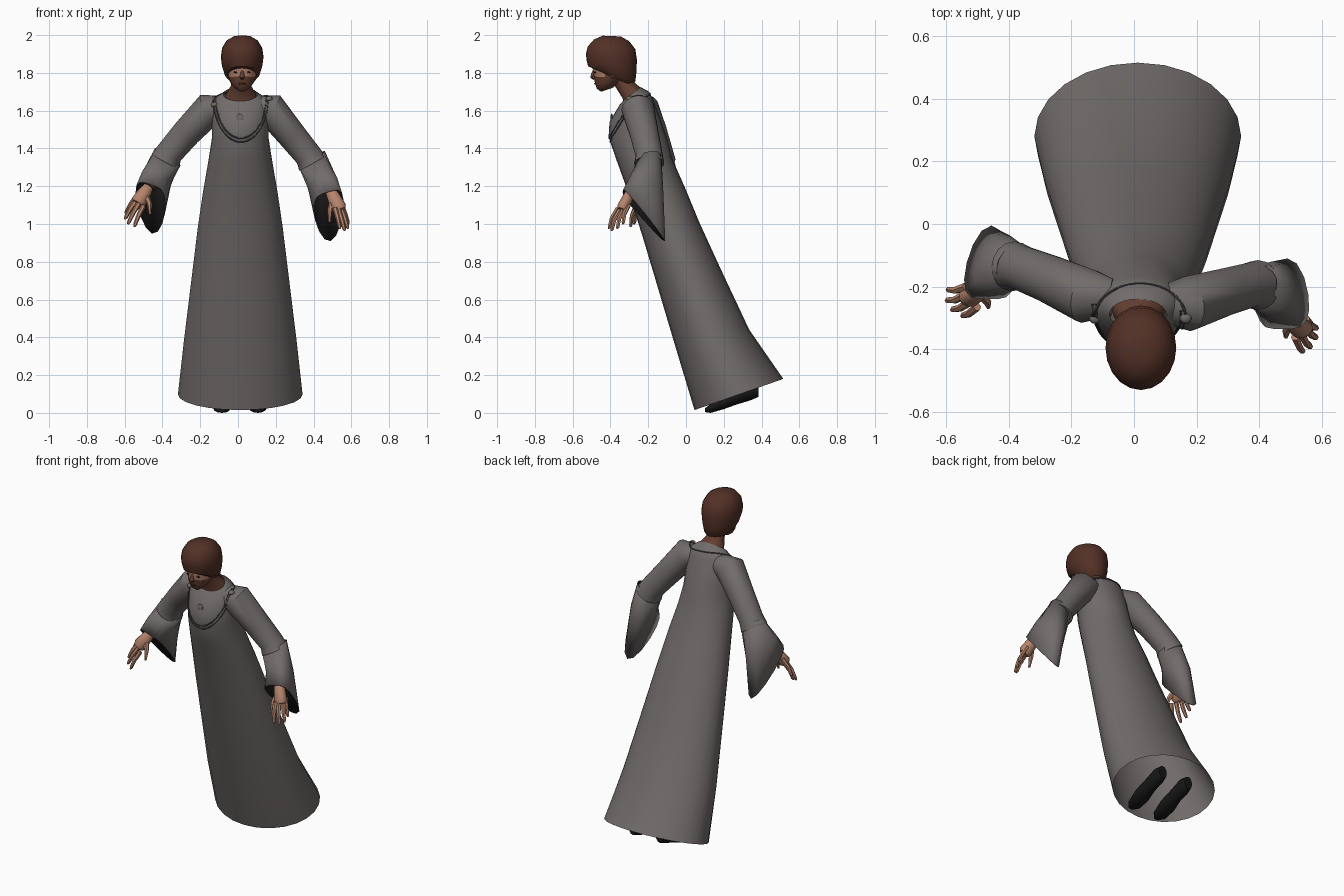
import bpy, bmesh
from math import sin, cos, pi, radians
from mathutils import Vector
from mathutils.bvhtree import BVHTree

cube = bpy.data.objects.get("Cube")
if cube:
    bpy.data.objects.remove(cube, do_unlink=True)

made = []


def material(name, rgb):
    m = bpy.data.materials.new(name)
    m.use_nodes = True
    m.diffuse_color = (*rgb, 1)
    bsdf = m.node_tree.nodes["Principled BSDF"]
    bsdf.inputs["Base Color"].default_value = (*rgb, 1)
    bsdf.inputs["Roughness"].default_value = 0.8
    return m


ROBE = material("robe grey", (0.165, 0.15, 0.145))
TRIM = material("dark grey trim", (0.06, 0.055, 0.055))
LINING = material("black lining", (0.012, 0.01, 0.01))
HAIR = material("hair brown", (0.085, 0.03, 0.019))
SKIN = material("dark skin", (0.13, 0.05, 0.03))
HAND = material("tan skin", (0.46, 0.23, 0.15))
SHOE = material("shoe black", (0.008, 0.008, 0.008))


def loft(name, rings, mats, caps=(False, False)):
    """Skin a list of equal-length point rings."""
    bm = bmesh.new()
    rows = [[bm.verts.new(p) for p in ring] for ring in rings]
    n = len(rows[0])
    for a, b in zip(rows, rows[1:]):
        for i in range(n):
            j = (i + 1) % n
            bm.faces.new((a[i], a[j], b[j], b[i]))
    for row, cap in zip((rows[0], rows[-1]), caps):
        if cap:
            bm.faces.new(row)
    bmesh.ops.recalc_face_normals(bm, faces=bm.faces)
    me = bpy.data.meshes.new(name)
    bm.to_mesh(me)
    bm.free()
    for m in mats:
        me.materials.append(m)
    ob = bpy.data.objects.new(name, me)
    bpy.context.collection.objects.link(ob)
    made.append(ob)
    return ob


def ring(front, back, side, n, bias=1.0):
    """Oval from a front point to a back point; bias pulls it to a tip at the back."""
    f, b, s = Vector(front), Vector(back), Vector(side)
    return [f + (b - f) * ((1 - cos(a)) / 2) ** bias + s * sin(a)
            for a in (2 * pi * i / n for i in range(n))]


def body_rings(rows, cx, n):
    """Rows hold front y, front z, back y, back z and half width."""
    return [ring((cx, yf, zf), (cx, yb, zb), (w, 0, 0), n) for yf, zf, yb, zb, w in rows]


def tube(name, pts, radii, mat, n=8, caps=(True, True), flat=1.0):
    pts = [Vector(p) for p in pts]
    rings = []
    for i, (p, r) in enumerate(zip(pts, radii)):
        d = pts[min(i + 1, len(pts) - 1)] - pts[max(i - 1, 0)]
        u = d.cross(Vector((0, 1, 0))).normalized()
        v = d.cross(u).normalized()
        rings.append([p + u * r * cos(2 * pi * k / n) + v * r * flat * sin(2 * pi * k / n)
                      for k in range(n)])
    return loft(name, rings, [mat], caps)


def blob(name, pos, size, mat, segs=10):
    bm = bmesh.new()
    bmesh.ops.create_uvsphere(bm, u_segments=segs, v_segments=segs // 2 + 1, radius=1)
    for v in bm.verts:
        v.co = Vector(pos) + Vector([c * s for c, s in zip(v.co, size)])
    me = bpy.data.meshes.new(name)
    bm.to_mesh(me)
    bm.free()
    me.materials.append(mat)
    ob = bpy.data.objects.new(name, me)
    bpy.context.collection.objects.link(ob)
    made.append(ob)


# Long leaning robe, open at hem and neckline
robe = loft("robe", body_rings([
    (0.045, 0.015, 0.515, 0.18, 0.33), (-0.05, 0.33, 0.335, 0.44, 0.298),
    (-0.16, 0.70, 0.18, 0.77, 0.255), (-0.235, 0.95, 0.07, 1.01, 0.225),
    (-0.30, 1.15, 0.0, 1.18, 0.198), (-0.365, 1.33, -0.075, 1.35, 0.168),
    (-0.41, 1.46, -0.10, 1.45, 0.15), (-0.405, 1.54, -0.13, 1.54, 0.15),
    (-0.37, 1.60, -0.17, 1.65, 0.15), (-0.352, 1.63, -0.195, 1.70, 0.13),
    (-0.335, 1.65, -0.24, 1.725, 0.09)], 0.012, 24), [ROBE])

# Sleeves: upper tube, then a bell cuff hanging to a point
sleeves = {
    "left": ([(0.09, -0.255, 1.62), (0.17, -0.255, 1.61), (0.28, -0.22, 1.475),
              (0.37, -0.195, 1.365), (0.395, -0.195, 1.32)],
             [((0.385, -0.26, 1.325), (0.40, -0.13, 1.355)),
              ((0.455, -0.30, 1.24), (0.44, -0.12, 1.17)),
              ((0.475, -0.335, 1.17), (0.49, -0.11, 0.91))]),
    "right": ([(-0.07, -0.235, 1.62), (-0.15, -0.23, 1.61), (-0.27, -0.175, 1.485),
               (-0.36, -0.14, 1.38), (-0.385, -0.135, 1.335)],
              [((-0.375, -0.20, 1.34), (-0.37, -0.07, 1.37)),
               ((-0.44, -0.225, 1.27), (-0.42, -0.03, 1.20)),
               ((-0.465, -0.24, 1.21), (-0.455, -0.005, 0.95))])}
uppers = []
for side, (path, cuff) in sleeves.items():
    uppers.append(tube(side + "_sleeve", path, (0.06, 0.088, 0.077, 0.072, 0.08), ROBE, 16))
    s = 1 if side == "left" else -1
    spread = [(0.068 * s, 0, 0.045), (0.078 * s, 0, 0.025), (0.08 * s, 0, 0.025)]
    bell = loft(side + "_bell_cuff", [ring(f, b, w, 16, e) for (f, b), w, e in
                                      zip(cuff, spread, (1, 1.3, 1.9))], [ROBE, LINING])
    wall = bell.modifiers.new("cloth thickness", "SOLIDIFY")
    wall.thickness = 0.005
    wall.offset = -1
    wall.material_offset = 1

# Forearms and hands
hands = {
    "left": [(0.43, -0.22, 1.27), (0.49, -0.29, 1.175), (0.535, -0.335, 1.085),
             [(0.585, -0.335, 1.00), (0.583, -0.365, 0.975), (0.565, -0.395, 0.965),
              (0.54, -0.41, 0.975)], (0.485, -0.36, 1.01)],
    "right": [(-0.42, -0.15, 1.28), (-0.475, -0.20, 1.195), (-0.525, -0.235, 1.12),
              [(-0.597, -0.21, 1.055), (-0.60, -0.245, 1.025), (-0.583, -0.275, 1.00),
               (-0.55, -0.295, 0.985)], (-0.465, -0.265, 1.05)]}
for side, (elbow, wrist, palm, tips, thumb) in hands.items():
    e, w, p, t = (Vector(q) for q in (elbow, wrist, palm, thumb))
    tube(side + "_forearm", [e, w], (0.042, 0.034), SKIN, 10)
    tube(side + "_palm", [w.lerp(e, 0.1), w.lerp(p, 0.4), p, p + (p - w) * 0.15],
         (0.026, 0.036, 0.04, 0.03), HAND, 10, flat=0.8)
    middle = sum((Vector(q) for q in tips), Vector()) / 4
    for i, q in enumerate(tips):
        q = Vector(q)
        base = p + (q - middle) * 0.75
        knuckle = base.lerp(q, 0.55) + Vector((0, -0.006, 0.006))
        tube(f"{side}_finger_{i + 1}", [base, knuckle, q.lerp(base, 0.1), q],
             (0.014, 0.012, 0.01, 0.005), HAND, 6)
    tube(side + "_thumb", [w.lerp(p, 0.4), w.lerp(t, 0.6) + Vector((0, -0.008, 0)), t],
         (0.018, 0.014, 0.007), HAND, 6)

# Neck and upper chest
loft("neck", body_rings([
    (-0.333, 1.63, -0.22, 1.70, 0.086), (-0.335, 1.665, -0.24, 1.72, 0.076),
    (-0.37, 1.72, -0.272, 1.75, 0.052), (-0.405, 1.79, -0.29, 1.80, 0.05)],
    0.016, 16), [SKIN], (True, True))

# Head with a lighter band across the eyes
HX = 0.022
face = loft("face", body_rings([
    (-0.495, 1.87, -0.30, 1.85, 0.085), (-0.495, 1.825, -0.31, 1.81, 0.08),
    (-0.487, 1.78, -0.32, 1.775, 0.073), (-0.482, 1.745, -0.345, 1.755, 0.063),
    (-0.472, 1.717, -0.37, 1.735, 0.045), (-0.45, 1.70, -0.39, 1.72, 0.022)],
    HX, 20), [SKIN, HAND], (True, True))
for poly in face.data.polygons:
    if poly.normal.y < -0.35 and 1.785 < poly.center.z < 1.82:
        poly.material_index = 1
tube("nose", [(HX, -0.485, 1.815), (HX, -0.492, 1.795), (HX, -0.494, 1.78), (HX, -0.482, 1.768)],
     (0.006, 0.01, 0.014, 0.008), SKIN, 8)
for s, side in ((1, "left"), (-1, "right")):
    blob(side + "_eye", (HX + 0.034 * s, -0.481, 1.803), (0.012, 0.005, 0.005), LINING)
    blob(side + "_ear", (HX + 0.076 * s, -0.385, 1.80), (0.012, 0.02, 0.03), SKIN)
blob("mouth", (HX, -0.478, 1.743), (0.022, 0.008, 0.005), HAIR)

# Short cap of hair
loft("hair", body_rings([
    (-0.495, 1.825, -0.29, 1.735, 0.078), (-0.518, 1.835, -0.268, 1.755, 0.094),
    (-0.526, 1.865, -0.262, 1.81, 0.107), (-0.53, 1.90, -0.26, 1.87, 0.113),
    (-0.52, 1.94, -0.268, 1.925, 0.106), (-0.487, 1.977, -0.30, 1.967, 0.082),
    (-0.44, 1.997, -0.345, 1.993, 0.042)], HX, 20), [HAIR], (False, True))

# Trim cord laid on the chest and round the back
trees = [BVHTree.FromPolygons([v.co for v in o.data.vertices],
                              [p.vertices for p in o.data.polygons]) for o in [robe] + uppers]


def land(origin, direction):
    hits = [t.ray_cast(Vector(origin), Vector(direction)) for t in trees]
    hits = [h for h in hits if h[0] is not None]
    return min(hits, key=lambda h: h[3])[0] if hits else None


def cord(name, points):
    points = [p for p in points if p is not None]
    tube(name, points, [0.0045] * len(points), TRIM, 6)
    return points


angles = [pi * i / 28 for i in range(29)]
for k, name in ((1, "chest_cord_outer"), (0.92, "chest_cord_inner")):
    cord(name, [land((0.015 + 0.147 * k * cos(a), -1, 1.675 - 0.24 * k * sin(a)), (0, 1, 0))
                for a in angles])
back = cord("back_cord", [land((0.02 + 0.145 * cos(a), -0.30 + 0.11 * sin(a), 3), (0, 0, -1))
                          for a in angles])
for p, side in ((back[0], "left"), (back[-1], "right")):
    blob(side + "_clasp", p, (0.019, 0.019, 0.014), ROBE)
spot = land((0.01, -1, 1.56), (0, 1, 0))
if spot:
    blob("pendant", spot, (0.02, 0.007, 0.024), ROBE)

# Shoes under the hem, soles tilted with the body
for cx, side in ((0.105, "left"), (-0.085, "right")):
    loft(side + "_shoe", [
        [(cx + w * cos(a), y, z + h + h * sin(a)) for a in (2 * pi * i / 12 for i in range(12))]
        for y, z, w, h in ((0.10, 0.004, 0.02, 0.01), (0.13, 0.0, 0.046, 0.024),
                           (0.20, 0.02, 0.054, 0.036), (0.27, 0.045, 0.042, 0.045),
                           (0.34, 0.066, 0.042, 0.05), (0.385, 0.085, 0.028, 0.04))],
        [SHOE], (True, True))

# Smooth shading with sharp edges kept
for ob in bpy.context.selected_objects:
    ob.select_set(False)
for ob in made:
    ob.select_set(True)
bpy.context.view_layer.objects.active = robe
bpy.ops.object.shade_smooth_by_angle(angle=radians(45))
